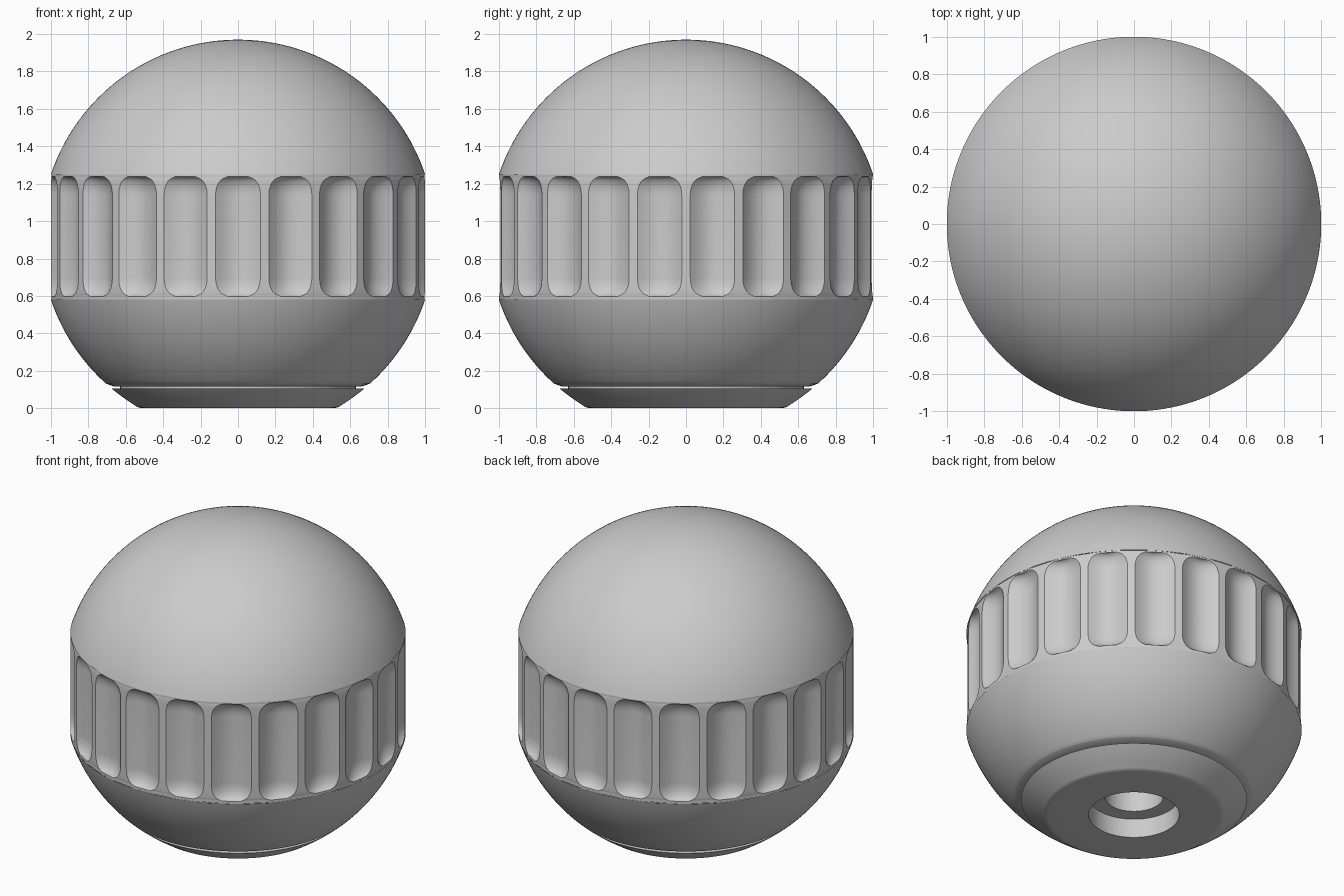
import bpy, bmesh
from math import sin, cos, pi, sqrt, asin, radians

if "Cube" in bpy.data.objects:
    bpy.data.objects.remove(bpy.data.objects["Cube"])

R, ZC = 1.055, 0.915          # ball radius and centre height
Z0, Z1 = 0.582, 1.248         # grip band limits
FLUTES, SEG = 22, 264


def loft(name, rings):
    """Skin a list of equal-length closed rings, ordered bottom to top on outer walls."""
    bm = bmesh.new()
    rows = [[bm.verts.new(p) for p in ring] for ring in rings]
    n = len(rows[0])
    for a, b in zip(rows, rows[1:]):
        for j in range(n):
            k = (j + 1) % n
            bm.faces.new((a[j], a[k], b[k], b[j]))
    bmesh.ops.remove_doubles(bm, verts=bm.verts, dist=1e-5)
    mesh = bpy.data.meshes.new(name)
    bm.to_mesh(mesh)
    bm.free()
    mesh.shade_smooth()
    mesh.set_sharp_from_angle(angle=radians(28))
    ob = bpy.data.objects.new(name, mesh)
    bpy.context.collection.objects.link(ob)
    return ob


def lathe(name, profile):
    return loft(name, [[(r * cos(2 * pi * j / SEG), r * sin(2 * pi * j / SEG), z)
                        for j in range(SEG)] for r, z in profile])


def ball_arc(za, zb, n):
    """Profile points on the ball between two heights."""
    a, b = asin((za - ZC) / R), asin(max(-1, min(1, (zb - ZC) / R)))
    return [(R * cos(a + (b - a) * i / n), ZC + R * sin(a + (b - a) * i / n))
            for i in range(n + 1)]


# Upper dome
dome = ball_arc(Z1, ZC + R, 40)
dome[-1] = (0, ZC + R)
lathe("upper_dome", dome)

# Lower bowl, with the undercut that forms the parting groove
lathe("lower_bowl", [(0.63, 0.104), (0.63, 0.117), (0.665, 0.117), (0.703, 0.13)]
      + ball_arc(0.132, Z0, 24))

# Base cap with stepped mounting hole and rounded foot
foot = [(0.505 + 0.045 * sin(a), 0.02 - 0.02 * cos(a))
        for a in (radians(12 * i) for i in range(6))]
lathe("base_cap", [(0, 0.6), (0.175, 0.6), (0.175, 0.125), (0.27, 0.125), (0.27, 0)]
      + foot + ball_arc(0.024, 0.104, 6) + [(0.63, 0.104)])

# Fluted grip band: scooped cylinder flutes with rounded ends
HALF = radians(6.88)          # half angle of one flute
DEPTH, END, COLS = 0.052, 0.1, 11
FZ0, FZ1 = 0.598, 1.238       # flute limits


def band_ring(z, t):
    """t = 0 on the flute floor, 1 at the flute end where the scoop runs out."""
    width = max(0.5, (1 - t * t) ** 0.25)
    depth = DEPTH * sqrt(1 - t * t)
    ring = []
    for f in range(FLUTES):
        mid = -pi / 2 + 2 * pi * f / FLUTES
        for c in range(COLS + 1):
            s = 2 * c / COLS - 1
            a = mid + HALF * width * s
            r = 1 - depth * (1 - s * s)
            ring.append((r * cos(a), r * sin(a), z))
    return ring


steps = [sin(pi / 2 * i / 12) for i in range(13)]
rings = [band_ring(Z0, 1)]
rings += [band_ring(FZ0 + END * (1 - t), t) for t in reversed(steps)]
rings += [band_ring(FZ1 - END * (1 - t), t) for t in steps]
rings += [band_ring(Z1, 1)]
loft("fluted_grip", rings)
